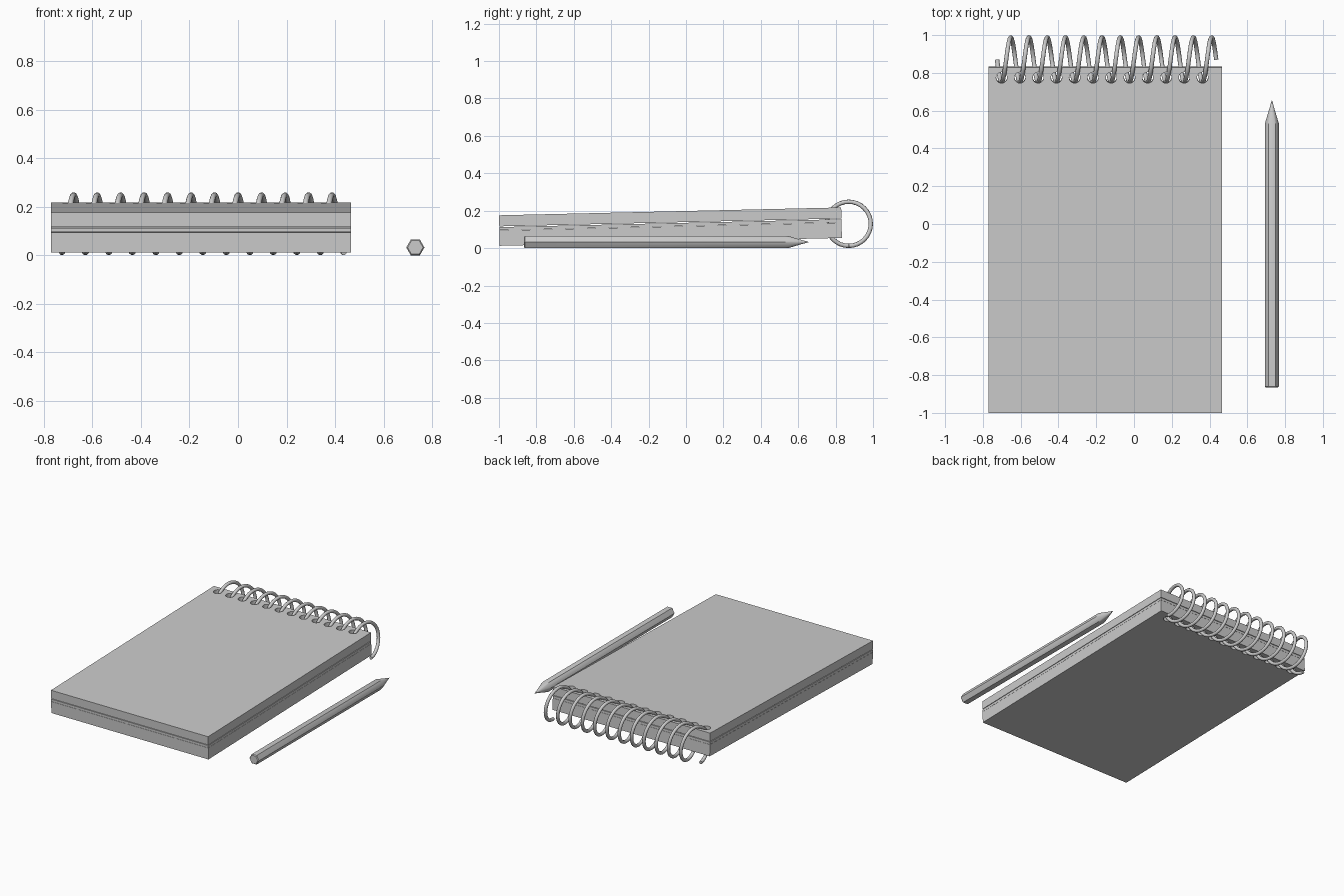
import bpy, bmesh
from math import sin, cos, pi, atan2, radians
from mathutils import Matrix

if "Cube" in bpy.data.objects:
    bpy.data.objects.remove(bpy.data.objects["Cube"])

X0, X1 = -0.77, 0.465            # pad left and right edges
LENGTH, THICK = 1.83, 0.163
TURNS, PITCH, COIL_X = 12, 0.0967, -0.725
TILT = Matrix.Translation((0, -0.996, 0.0125)) @ Matrix.Rotation(atan2(0.042, 1.83), 4, 'X')


def add_mesh(name, bm):
    bmesh.ops.recalc_face_normals(bm, faces=bm.faces)
    me = bpy.data.meshes.new(name)
    bm.to_mesh(me)
    bm.free()
    ob = bpy.data.objects.new(name, me)
    bpy.context.collection.objects.link(ob)
    return ob


def smooth(ob, angle=30):
    bpy.ops.object.select_all(action='DESELECT')
    ob.select_set(True)
    bpy.context.view_layer.objects.active = ob
    bpy.ops.object.shade_smooth_by_angle(angle=radians(angle))


# binding hole cutters
bm = bmesh.new()
for i in range(TURNS):
    x = COIL_X + PITCH * (i + 0.25)
    bmesh.ops.create_cone(bm, cap_ends=True, segments=24, radius1=0.029, radius2=0.029,
                          depth=0.5, matrix=Matrix.Translation((x, 1.775, 0.08)))
cutter = add_mesh("hole_cutters", bm)
cutter.matrix_world = TILT
cutter.hide_render = True
cutter.hide_set(True)


# tilted page stacks with thin gaps between them
def stack(name, z0, z1):
    bm = bmesh.new()
    size = Matrix.Diagonal((X1 - X0, LENGTH, z1 - z0, 1))
    centre = Matrix.Translation(((X0 + X1) / 2, LENGTH / 2, (z0 + z1) / 2))
    bmesh.ops.create_cube(bm, size=1, matrix=centre @ size)
    ob = add_mesh(name, bm)
    ob.matrix_world = TILT
    mod = ob.modifiers.new("binding_holes", 'BOOLEAN')
    mod.operation = 'DIFFERENCE'
    mod.solver = 'EXACT'
    mod.object = cutter
    return ob


stack("lower_pages", 0, 0.082)
stack("middle_pages", 0.083, 0.100)
stack("upper_pages", 0.104, THICK)

# spiral wire
STEPS = 32
cu = bpy.data.curves.new("spiral_wire", 'CURVE')
cu.dimensions = '3D'
cu.bevel_depth = 0.0115
cu.bevel_resolution = 3
cu.use_fill_caps = True
sp = cu.splines.new('POLY')
sp.points.add(TURNS * STEPS)
for i, p in enumerate(sp.points):
    t = 2 * pi * i / STEPS
    p.co = (COIL_X + PITCH * i / STEPS, 0.87 - 0.118 * sin(t), 0.13 - 0.118 * cos(t), 1)
wire = bpy.data.objects.new("spiral_wire", cu)
bpy.context.collection.objects.link(wire)
bpy.ops.object.select_all(action='DESELECT')
wire.select_set(True)
bpy.context.view_layer.objects.active = wire
bpy.ops.object.convert(target='MESH')
smooth(bpy.context.view_layer.objects.active, 50)

# pencil: hexagonal shaft sharpened by a cone, giving scalloped facets
N, R, TIP = 48, 0.0375, 0.655
bm = bmesh.new()


def ring(radius, y):
    verts = []
    for k in range(N):
        a = 2 * pi * k / N
        h = R * cos(pi / 6) / cos(a % (pi / 3) - pi / 6)
        r = radius(h)
        verts.append(bm.verts.new((0.73 + r * cos(a), y(h), 0.0325 + r * sin(a))))
    return verts


rings = [ring(lambda h: h * 0.85, lambda h: -0.866),
         ring(lambda h: h, lambda h: -0.860),
         ring(lambda h: h, lambda h: TIP - 0.125 * h / R),
         ring(lambda h: 0.012, lambda h: TIP - 0.125 * 0.012 / R),
         ring(lambda h: 0.001, lambda h: TIP)]
for a, b in zip(rings, rings[1:]):
    for k in range(N):
        j = (k + 1) % N
        bm.faces.new((a[k], a[j], b[j], b[k]))
bm.faces.new(rings[0])
bm.faces.new(rings[-1])
smooth(add_mesh("pencil", bm), 25)
